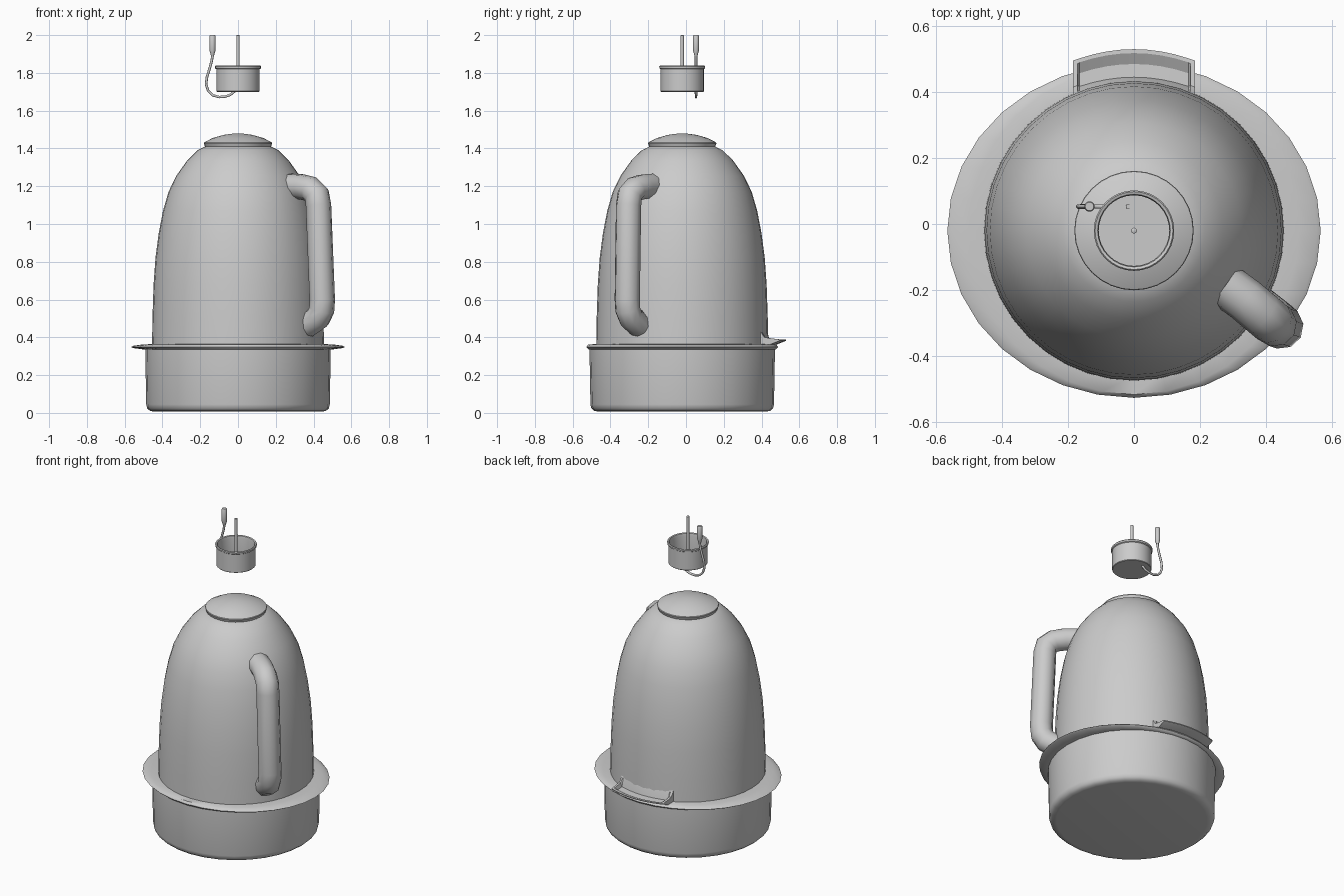
import bpy, bmesh, math
from mathutils import Vector

CY = -0.02  # shared axis of the round parts


def finish(bm, name, angle=40):
    bmesh.ops.remove_doubles(bm, verts=bm.verts, dist=1e-5)
    bmesh.ops.recalc_face_normals(bm, faces=bm.faces)
    me = bpy.data.meshes.new(name)
    bm.to_mesh(me)
    bm.free()
    ob = bpy.data.objects.new(name, me)
    bpy.context.collection.objects.link(ob)
    bpy.ops.object.select_all(action='DESELECT')
    ob.select_set(True)
    bpy.context.view_layer.objects.active = ob
    bpy.ops.object.shade_smooth_by_angle(angle=math.radians(angle))
    return ob


def skin(name, rings, angle=40):
    """Join matching rings of points, cap both ends."""
    bm = bmesh.new()
    rows = [[bm.verts.new(p) for p in ring] for ring in rings]
    n = len(rows[0])
    for a, b in zip(rows, rows[1:]):
        for i in range(n):
            j = (i + 1) % n
            bm.faces.new((a[i], a[j], b[j], b[i]))
    bm.faces.new(rows[0])
    bm.faces.new(rows[-1])
    return finish(bm, name, angle)


def lathe(name, profile, n=32, x=0, y=CY, angle=40):
    """Profile entries are (rx, z) or (rx, z, ry)."""
    rings = []
    for p in profile:
        rx, z, ry = p[0], p[1], p[-1] if len(p) > 2 else p[0]
        rings.append([(x + rx * math.cos(2 * math.pi * i / n),
                       y + ry * math.sin(2 * math.pi * i / n), z) for i in range(n)])
    return skin(name, rings, angle)


def tube(name, pts, r, n=8, angle=60):
    pts = [Vector(p) for p in pts]
    rings, side = [], None
    for i, p in enumerate(pts):
        t0 = (p - pts[i - 1]).normalized() if i else Vector()
        t1 = (pts[i + 1] - p).normalized() if i < len(pts) - 1 else Vector()
        t = (t0 + t1).normalized()
        if side is None:
            side = t.cross(Vector((0.6, 0.8, 0.1))).normalized()
        side = (side - t * side.dot(t)).normalized()
        up = t.cross(side)
        rings.append([p + r * (math.cos(2 * math.pi * (k + .5) / n) * side +
                               math.sin(2 * math.pi * (k + .5) / n) * up) for k in range(n)])
    return skin(name, rings, angle)


# Base tub with rounded foot
lathe("base_tub", [(0.44, 0.007), (0.465, 0.01), (0.481, 0.024), (0.486, 0.045),
                   (0.491, 0.335), (0.491, 0.35)])

# Wide flange, stretched sideways
lathe("base_flange", [(0.44, 0.335), (0.50, 0.336, 0.495), (0.555, 0.343, 0.503),
                      (0.566, 0.349, 0.507), (0.555, 0.355, 0.503),
                      (0.50, 0.363, 0.497), (0.44, 0.364)])

# Tapered dome body
lathe("dome_body", [(0.455, 0.35), (0.453, 0.50), (0.447, 0.68), (0.437, 0.82), (0.420, 0.95),
                    (0.397, 1.07), (0.368, 1.17), (0.327, 1.255), (0.27, 1.335),
                    (0.215, 1.39), (0.165, 1.415)], n=40)

# Lid cap
lathe("lid_cap", [(0.16, 1.405), (0.174, 1.408), (0.181, 1.427), (0.179, 1.432),
                  (0.135, 1.455), (0.075, 1.472), (0.03, 1.478), (0.004, 1.479)])

# Bent handle
tube("handle", [(0.275, -0.185, 1.20), (0.335, -0.228, 1.197), (0.385, -0.27, 1.185),
                (0.417, -0.297, 1.155), (0.426, -0.304, 1.10), (0.446, -0.311, 0.60),
                (0.443, -0.308, 0.545), (0.425, -0.292, 0.505), (0.365, -0.245, 0.465)],
     0.068, n=10)


# Curved back spout: side walls and lip around a sunken floor
def spout_section(x, floor):
    c = 0.035 * (x / 0.185) ** 2
    top = ([(0.405, 0.46), (0.42, 0.455), (0.432, 0.425), (0.45, 0.40), (0.485, 0.394),
            (0.515, 0.391), (0.53, 0.388)] if not floor else
           [(0.405, 0.46), (0.42, 0.455), (0.432, 0.425), (0.445, 0.375), (0.485, 0.372),
            (0.515, 0.378), (0.53, 0.388)])
    if floor:
        top[5:6] = [(0.518, 0.389)]
    under = [(0.53, 0.382), (0.48, 0.362), (0.40, 0.35)]
    return [(x, y - c, z) for y, z in top + under]


xs = [-0.165 + 0.33 * i / 8 for i in range(9)]
skin("back_spout", [spout_section(-0.185, False), spout_section(-0.172, False)] +
     [spout_section(x, True) for x in xs] +
     [spout_section(0.172, False), spout_section(0.185, False)], 30)

# Floating open cup with rolled rim
lathe("cup", [(0.112, 1.70), (0.115, 1.703), (0.115, 1.82), (0.121, 1.824), (0.122, 1.834),
              (0.118, 1.839), (0.110, 1.836), (0.107, 1.82), (0.107, 1.715)])

# Centre rod
lathe("centre_rod", [(0.009, 1.705), (0.009, 1.998), (0.006, 2.0)], n=12)

# Cable from the cup floor round to its plug
KY = 0.053
ctrl = [(-0.018, 1.72), (-0.02, 1.70), (-0.042, 1.683), (-0.07, 1.674), (-0.10, 1.672),
        (-0.135, 1.682), (-0.158, 1.705), (-0.169, 1.74), (-0.164, 1.78), (-0.151, 1.82),
        (-0.140, 1.86), (-0.135, 1.89), (-0.135, 1.915)]
tube("cable", [(x, KY, z) for x, z in ctrl], 0.007)
lathe("cable_plug", [(0.008, 1.89), (0.012, 1.905), (0.016, 1.918), (0.016, 1.995), (0.013, 2.0)],
      n=12, x=-0.135, y=KY)
